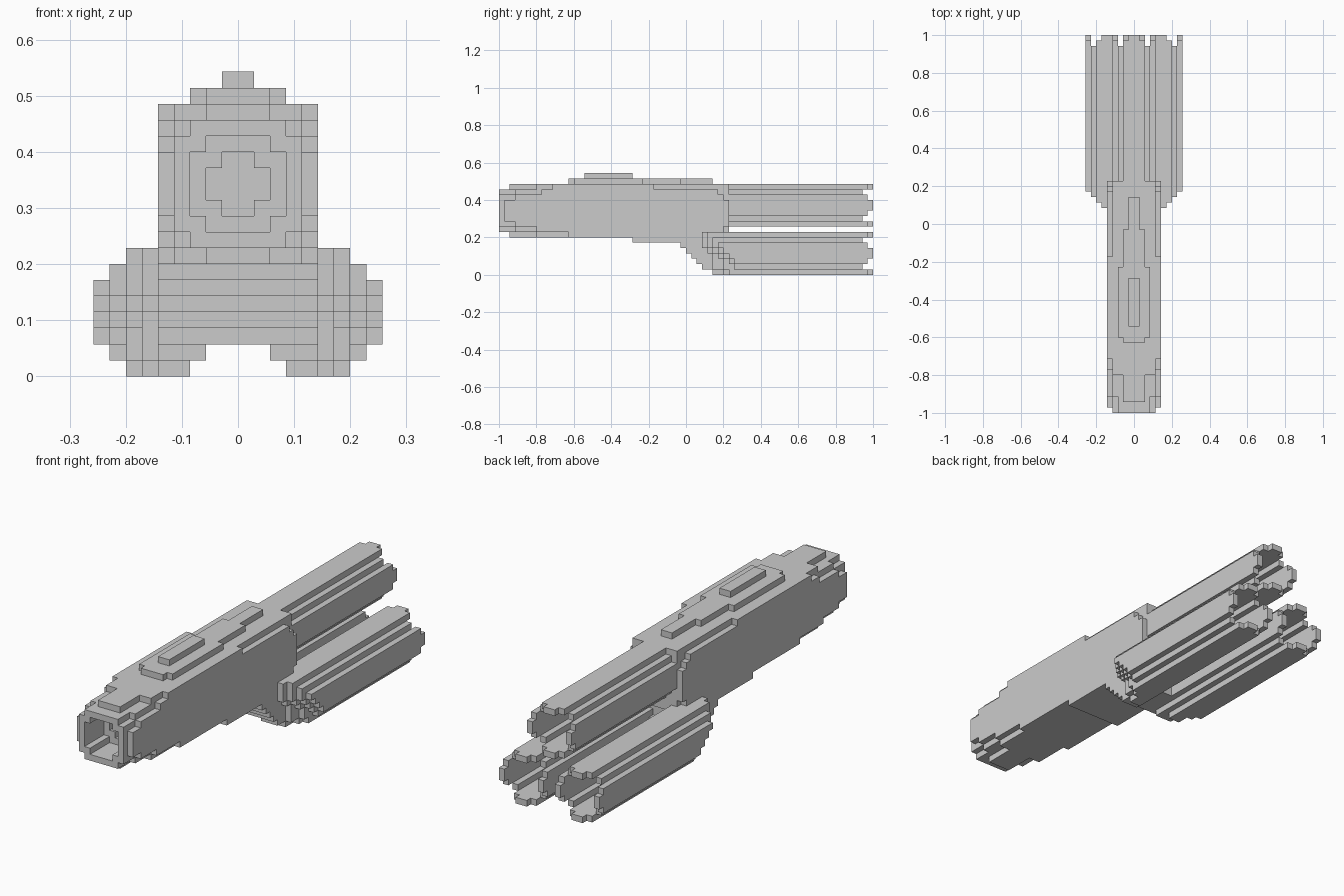
import bpy, bmesh, math
from mathutils import Vector

if "Cube" in bpy.data.objects:
    bpy.data.objects.remove(bpy.data.objects["Cube"])

V = 1 / 35          # block size; the ship is 70 blocks long


def blocks(name, cells):
    """Make one object from the exposed faces of a set of (x, y, z) blocks."""
    bm = bmesh.new()
    verts = {}

    def vert(p):
        if p not in verts:
            verts[p] = bm.verts.new((p[0] * V, p[1] * V - 1, p[2] * V))
        return verts[p]

    for c in cells:
        for axis in range(3):
            b, d = (axis + 1) % 3, (axis + 2) % 3
            for side in (0, 1):
                n = list(c)
                n[axis] += 1 if side else -1
                if tuple(n) in cells:
                    continue
                quad = []
                for i, j in ((0, 0), (1, 0), (1, 1), (0, 1)):
                    p = list(c)
                    p[axis] += side
                    p[b] += i
                    p[d] += j
                    quad.append(vert(tuple(p)))
                bm.faces.new(quad if side else quad[::-1])
    me = bpy.data.meshes.new(name)
    bm.to_mesh(me)
    bm.free()
    ob = bpy.data.objects.new(name, me)
    bpy.context.collection.objects.link(ob)
    return ob


def slab(half, y0, y1, z0, z1):
    """Centred box of blocks."""
    return {(x, y, z) for x in range(-half, half)
            for y in range(y0, y1) for z in range(z0, z1)}


def octagon(d, e):
    return d + e <= 5


def bore(d, e):
    return max(d, e) <= 2.5 and d + e <= 4


# Hull: rounded nose and tail, given as start and end per row (z 7 to 16)
nose = {4: [13, 7, 3, 1, 1, 1, 1, 3, 8, 10],
        3: [7, 3, 0, 0, 0, 0, 0, 0, 3, 7],
        2: [7, 0, 0, 0, 0, 0, 0, 0, 0, 7],
        1: [2, 0, 0, 0, 0, 0, 0, 0, 0, 2]}
tail = [41, 42, 43, 43, 43, 43, 43, 42, 41, 29]
hull = set()
for x in range(-5, 5):
    a = int(abs(x + 0.5))
    for r in range(10):
        end = tail[r] if a == 4 else 43
        hull |= {(x, y, r + 7) for y in range(nose[max(a, 1)][r], end)}
# Intake in the nose, narrowing to a small cross-shaped hole
for x in range(-3, 3):
    for z in range(9, 15):
        d, e = abs(x + 0.5), abs(z - 11.5)
        depth = 10 if d + e <= 2 else 5 if d + e <= 4 else 0
        hull -= {(x, y, z) for y in range(depth)}
# Belly steps under the hull and the neck between the lower engines
hull |= slab(5, 25, 42, 6, 7) | slab(5, 34, 42, 5, 6)
for half, y0, z in ((3, 35, 4), (2, 36, 3), (2, 37, 2)):
    hull |= slab(half, y0, 43, z, z + 1)
blocks("hull", hull)

# Raised spine and top hatch
blocks("spine", slab(2, 13, 34, 17, 18) | slab(3, 14, 27, 17, 18) | slab(1, 34, 40, 17, 18))
blocks("top_hatch", slab(1, 16, 25, 18, 19))


def engine(start):
    """Octagonal engine pod with a hollow, petal-edged nozzle; u across, v up."""
    cells = set()
    for u in range(8):
        for v in range(8):
            d, e = abs(u - 3.5), abs(v - 3.5)
            if not octagon(d, e):
                continue
            end = 54 if bore(d, e) else 70 - int(min(d, e))
            cells |= {(u, y, v) for y in range(start(u, v), end)}
    return cells


def lower_start(u, v):
    slope = [40, 38, 37, 36, 35, 34, 34, 34][v]
    flare = max(34 + u, 34) if u >= 4 else 34
    return max(slope, flare) + min(slope - 34, max(0, flare - 36))


# Upper engine and the mirrored pair of lower engines
blocks("upper_engine", {(u - 4, y, v + 9) for u, y, v in engine(lambda u, v: 40)})
lower = engine(lower_start)
blocks("lower_engine_right", {(u + 1, y, v) for u, y, v in lower})
blocks("lower_engine_left", {(-u - 2, y, v) for u, y, v in lower})
